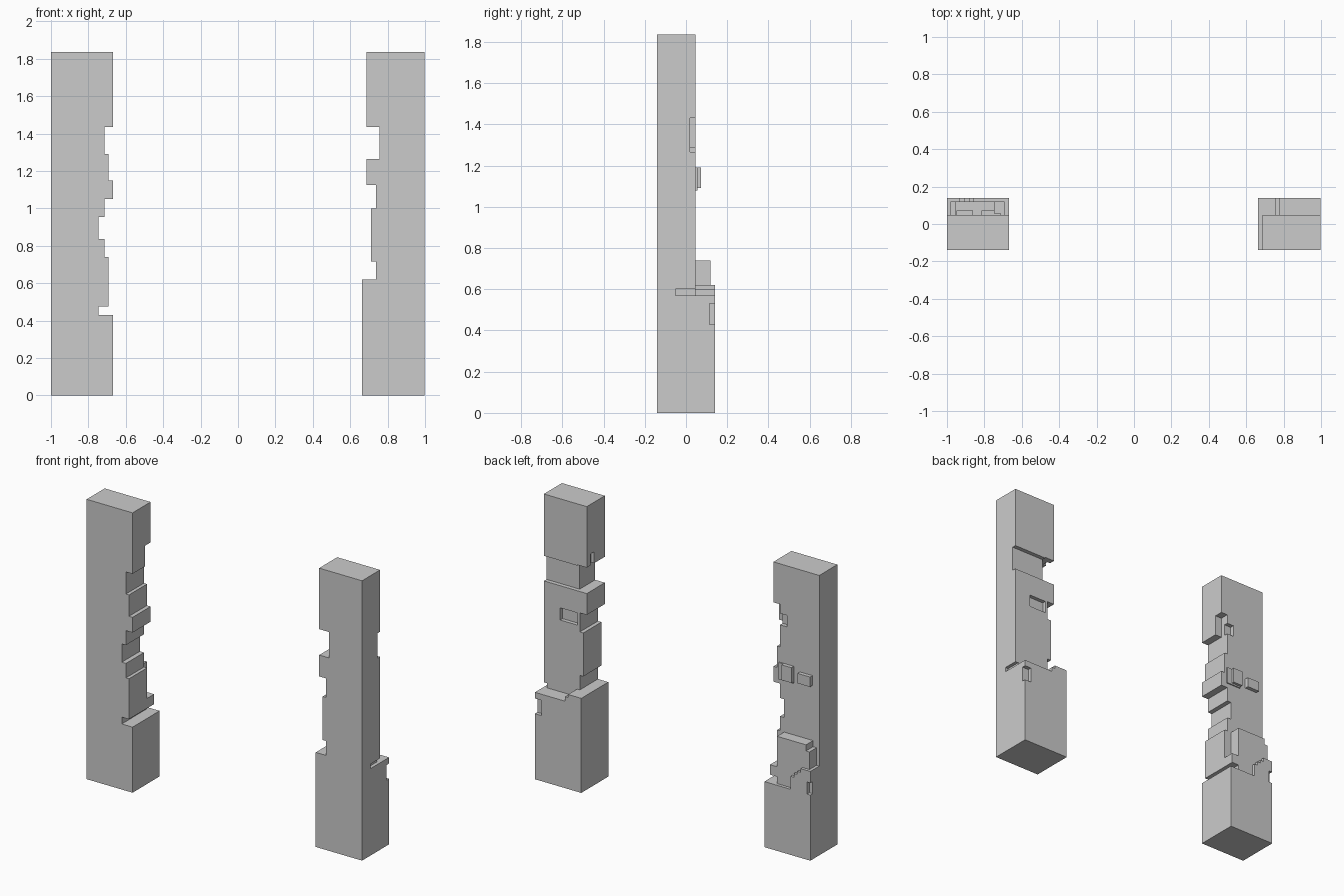
import bpy, bmesh

if "Cube" in bpy.data.objects:
    bpy.data.objects.remove(bpy.data.objects["Cube"])

FRONT, MID, BACK = -0.14, 0.047, 0.14


def prism(name, outline, y0, y1):
    """Extrude an x-z outline from y0 to y1."""
    bm = bmesh.new()
    face = bm.faces.new([bm.verts.new((x, y0, z)) for x, z in outline])
    ext = bmesh.ops.extrude_face_region(bm, geom=[face])
    moved = [v for v in ext["geom"] if isinstance(v, bmesh.types.BMVert)]
    bmesh.ops.translate(bm, verts=moved, vec=(0, y1 - y0, 0))
    bmesh.ops.recalc_face_normals(bm, faces=bm.faces)
    mesh = bpy.data.meshes.new(name)
    bm.to_mesh(mesh)
    bm.free()
    obj = bpy.data.objects.new(name, mesh)
    bpy.context.collection.objects.link(obj)
    return obj


def box(x0, x1, y0, y1, z0, z1):
    return prism("helper", [(x0, z0), (x1, z0), (x1, z1), (x0, z1)], y0, y1)


def boolean(target, other, operation):
    mod = target.modifiers.new("bool", "BOOLEAN")
    mod.operation, mod.object, mod.solver = operation, other, "EXACT"
    bpy.context.view_layer.objects.active = target
    bpy.ops.object.modifier_apply(modifier=mod.name)
    bpy.data.objects.remove(other)


def stepped(outer, steps):
    """Outline with a straight outer side and a ragged inner side: (inner x, top z)."""
    pts, z = [(outer, 0)], 0
    for x, top in steps:
        pts += [(x, z), (x, top)]
        z = top
    return pts + [(outer, z)]


# Left pillar: full-height ragged column
left = prism("left_pillar", stepped(-1, [
    (-.667, .43), (-.745, .475), (-.693, .74), (-.715, .835), (-.745, .955),
    (-.715, 1.05), (-.667, 1.15), (-.693, 1.29), (-.715, 1.435), (-.667, 1.835)]),
    FRONT, MID)

# Left pillar: stair-topped base and broken block behind the column
stairs = [(-1, 0), (-.667, 0), (-.667, .43), (-.857, .43), (-.857, .515),
          (-.88, .515), (-.88, .54), (-.905, .54), (-.905, .56),
          (-.93, .56), (-.93, .585), (-1, .585)]
boolean(left, prism("helper", stairs, 0, BACK), "UNION")
block = [(-.98, .3), (-.745, .3), (-.745, .475), (-.693, .475), (-.693, .54),
         (-.745, .54), (-.745, .74), (-.955, .74), (-.955, .7), (-.98, .7)]
boolean(left, prism("helper", block, 0, .12), "UNION")

# Left pillar: raised stones, then chipped corners
for b in [(-.815, -.71, 0, .055, 1.08, 1.19), (-.815, -.745, 0, .072, 1.09, 1.19),
          (-.95, -.86, 0, .072, 1.10, 1.165)]:
    boolean(left, box(*b), "UNION")
for b in [(-.715, -.6, -.01, .2, 1.40, 1.57), (-.765, -.6, .02, .2, 1.435, 1.51),
          (-1.1, -.975, .115, .2, .43, .51)]:
    boolean(left, box(*b), "DIFFERENCE")

# Right pillar: ragged column with a thicker base
right = prism("right_pillar", stepped(.998, [
    (.662, .62), (.737, .715), (.712, 1.0), (.737, 1.125),
    (.687, 1.265), (.757, 1.435), (.687, 1.835)]), FRONT, MID)
base = [(.662, 0), (.998, 0), (.998, .57), (.78, .57), (.78, .60),
        (.757, .60), (.757, .62), (.662, .62)]
boolean(right, prism("helper", base, 0, BACK), "UNION")

# Right pillar: missing stones and chips
for b in [(.6, 1.1, .02, .2, 1.265, 1.43),
          (.755, .88, .022, .2, 1.04, 1.12),
          (.6, .71, -.03, .01, 1.40, 1.51),
          (.975, 1.1, -.05, .2, .57, .60),
          (.95, 1.1, .115, .2, .43, .53)]:
    boolean(right, box(*b), "DIFFERENCE")
